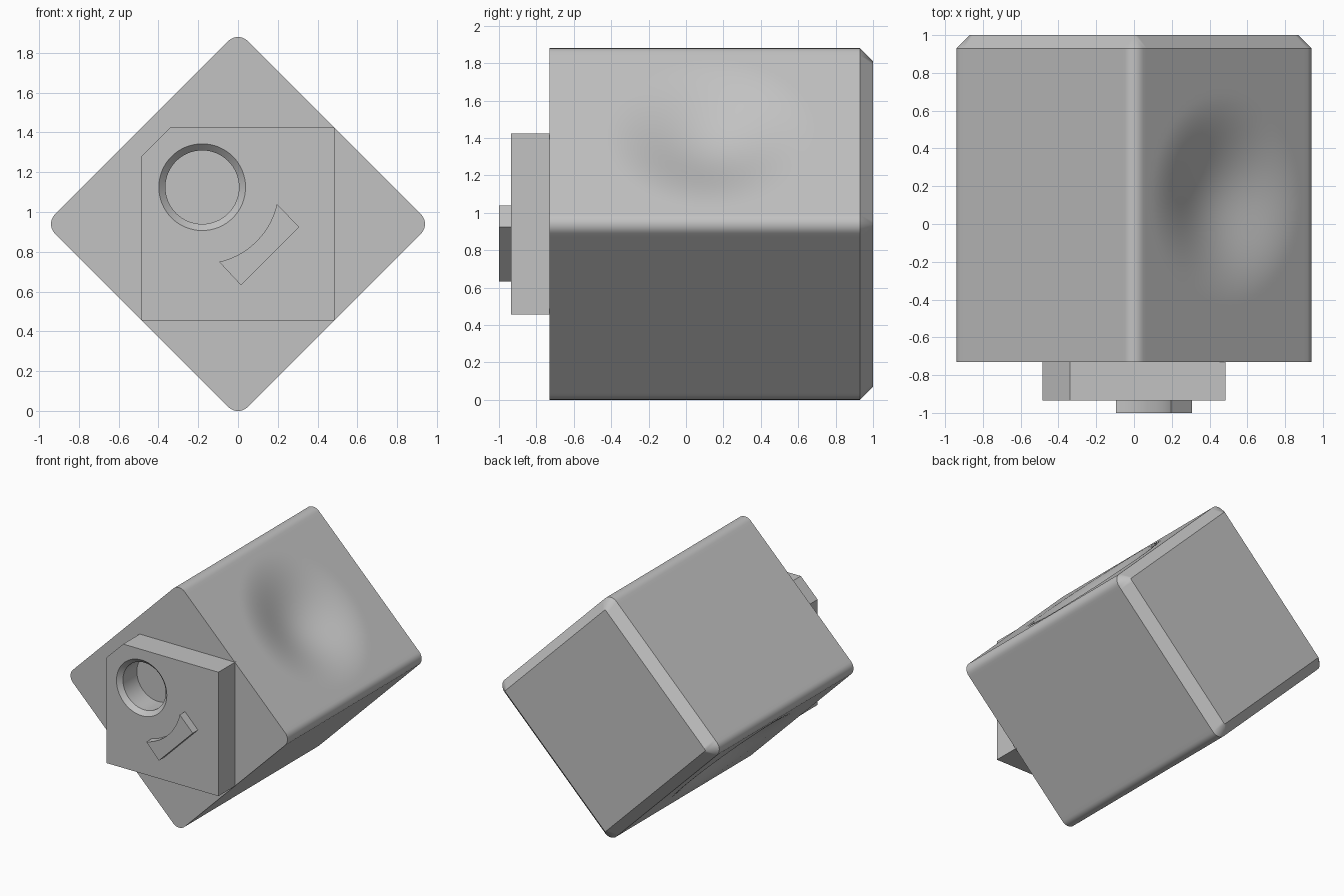
import bpy, bmesh, math
from mathutils import Vector

cube = bpy.data.objects.get("Cube")
if cube:
    bpy.data.objects.remove(cube, do_unlink=True)

grey = bpy.data.materials.new("plain_grey")
grey.use_nodes = True
grey.diffuse_color = (0.54, 0.54, 0.54, 1)
grey.node_tree.nodes["Principled BSDF"].inputs["Base Color"].default_value = (0.54, 0.54, 0.54, 1)

MID_Z = 0.94


def make_object(name, bm):
    bmesh.ops.remove_doubles(bm, verts=bm.verts, dist=0.0001)
    bmesh.ops.recalc_face_normals(bm, faces=bm.faces)
    mesh = bpy.data.meshes.new(name)
    bm.to_mesh(mesh)
    bm.free()
    mesh.materials.append(grey)
    obj = bpy.data.objects.new(name, mesh)
    bpy.context.collection.objects.link(obj)
    return obj


def smooth(obj):
    bpy.ops.object.select_all(action='DESELECT')
    obj.select_set(True)
    bpy.context.view_layer.objects.active = obj
    bpy.ops.object.shade_smooth_by_angle(angle=math.radians(30))


def loft(name, rings):
    """Skin equal-length rings of points and cap both ends."""
    bm = bmesh.new()
    loops = [[bm.verts.new(p) for p in ring] for ring in rings]
    n = len(loops[0])
    for a, b in zip(loops, loops[1:]):
        for i in range(n):
            j = (i + 1) % n
            bm.faces.new((a[i], a[j], b[j], b[i]))
    bm.faces.new(loops[0])
    bm.faces.new(loops[-1])
    return make_object(name, bm)


def prism(name, outline, y0, y1):
    return loft(name, [[(x, y, z) for x, z in outline] for y in (y0, y1)])


# Body: rounded square bar standing on its edge, with a grip dish on two opposite sides
CORE, ROUND = 0.615, 0.07
DISH_Y, DISH_R, DISH_DEPTH = 0.135, 0.56, 0.1
SEGMENTS, ARC, ROWS = 48, 8, 56


def body_ring(y, radius):
    ring = []
    for side in range(4):
        turn = math.pi / 4 + side * math.pi / 2
        normal = Vector((math.cos(turn), 0, math.sin(turn)))
        along = Vector((-normal.z, 0, normal.x))
        for i in range(SEGMENTS + 1):
            v = CORE * (2 * i / SEGMENTS - 1)
            u = CORE + radius
            dist = math.hypot(v, y - DISH_Y)
            if side % 2 == 0 and dist < DISH_R:
                u -= DISH_DEPTH / 2 * (1 + math.cos(math.pi * dist / DISH_R))
            ring.append(normal * u + along * v)
        for i in range(1, ARC):
            t = math.pi / 2 * i / ARC
            ring.append(normal * (CORE + radius * math.cos(t)) + along * (CORE + radius * math.sin(t)))
    return [(p.x, y, p.z + MID_Z) for p in ring]


FRONT, SHOULDER, BACK = -0.73, 0.93, 1.0
rows = [body_ring(FRONT + (SHOULDER - FRONT) * i / ROWS, ROUND) for i in range(ROWS + 1)]
smooth(loft("body", rows + [body_ring(BACK, 0)]))

# Front plate with one clipped corner
H = 0.485
outline = [(-H, MID_Z - H), (H, MID_Z - H), (H, MID_Z + H), (-0.34, MID_Z + H), (-H, 1.28)]
plate = prism("front_plate", outline, -0.935, -0.72)

# Chamfered round hole in the plate
HOLE_X, HOLE_Z = -0.18, 1.125


def circle(y, r, n=64):
    return [(HOLE_X + r * math.cos(2 * math.pi * i / n), y, HOLE_Z + r * math.sin(2 * math.pi * i / n))
            for i in range(n)]


cutter = loft("hole_cutter", [circle(-0.955, 0.238), circle(-0.902, 0.185), circle(-0.7, 0.185)])
cutter.hide_render = True
cut = plate.modifiers.new("hole", 'BOOLEAN')
cut.operation, cut.solver, cut.object = 'DIFFERENCE', 'EXACT', cutter
bpy.context.view_layer.objects.active = plate
bpy.ops.object.modifier_apply(modifier=cut.name)
bpy.data.objects.remove(cutter, do_unlink=True)
smooth(plate)

# Raised block with a concave edge concentric with the hole
block = [(0.015, 0.632), (0.308, 0.925)]
for i in range(25):
    t = math.radians(-12.8 - 64.4 * i / 24)
    block.append((HOLE_X + 0.385 * math.cos(t), HOLE_Z + 0.385 * math.sin(t)))
smooth(prism("curved_block", block, -1.0, -0.925))
